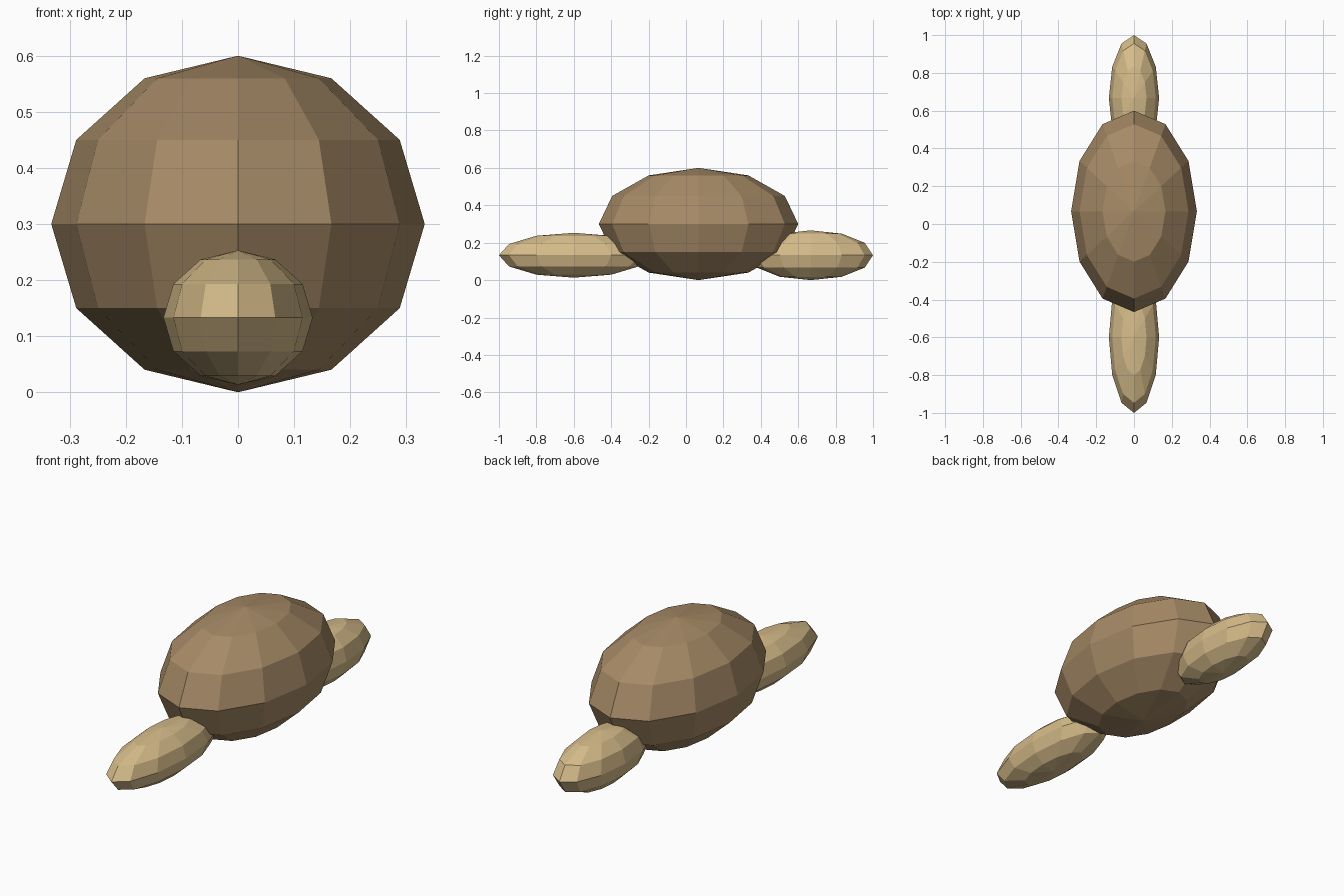
import bpy

if "Cube" in bpy.data.objects:
    bpy.data.objects.remove(bpy.data.objects["Cube"])


def material(name, srgb):
    m = bpy.data.materials.new(name)
    lin = [((c / 255 + 0.055) / 1.055) ** 2.4 for c in srgb]
    m.diffuse_color = (*lin, 1.0)
    m.use_nodes = True
    m.node_tree.nodes["Principled BSDF"].inputs["Base Color"].default_value = m.diffuse_color
    return m


def ellipsoid(name, center, radii, mat):
    """Faceted low-poly ellipsoid with its poles along z."""
    bpy.ops.mesh.primitive_uv_sphere_add(segments=12, ring_count=6, radius=1, location=center)
    ob = bpy.context.object
    ob.name = name
    ob.scale = radii
    bpy.ops.object.transform_apply(location=False, rotation=False, scale=True)
    ob.data.materials.append(mat)
    return ob


brown = material("brown", (166, 138, 102))
tan = material("tan", (214, 188, 138))

# Large rounded body
ellipsoid("body", (0, 0.067, 0.3), (0.333, 0.533, 0.3), brown)
# Long low front lobe
ellipsoid("front_lobe", (0, -0.6, 0.133), (0.133, 0.4, 0.12), tan)
# Shorter, rounder rear lobe
ellipsoid("rear_lobe", (0, 0.667, 0.133), (0.133, 0.333, 0.133), tan)
